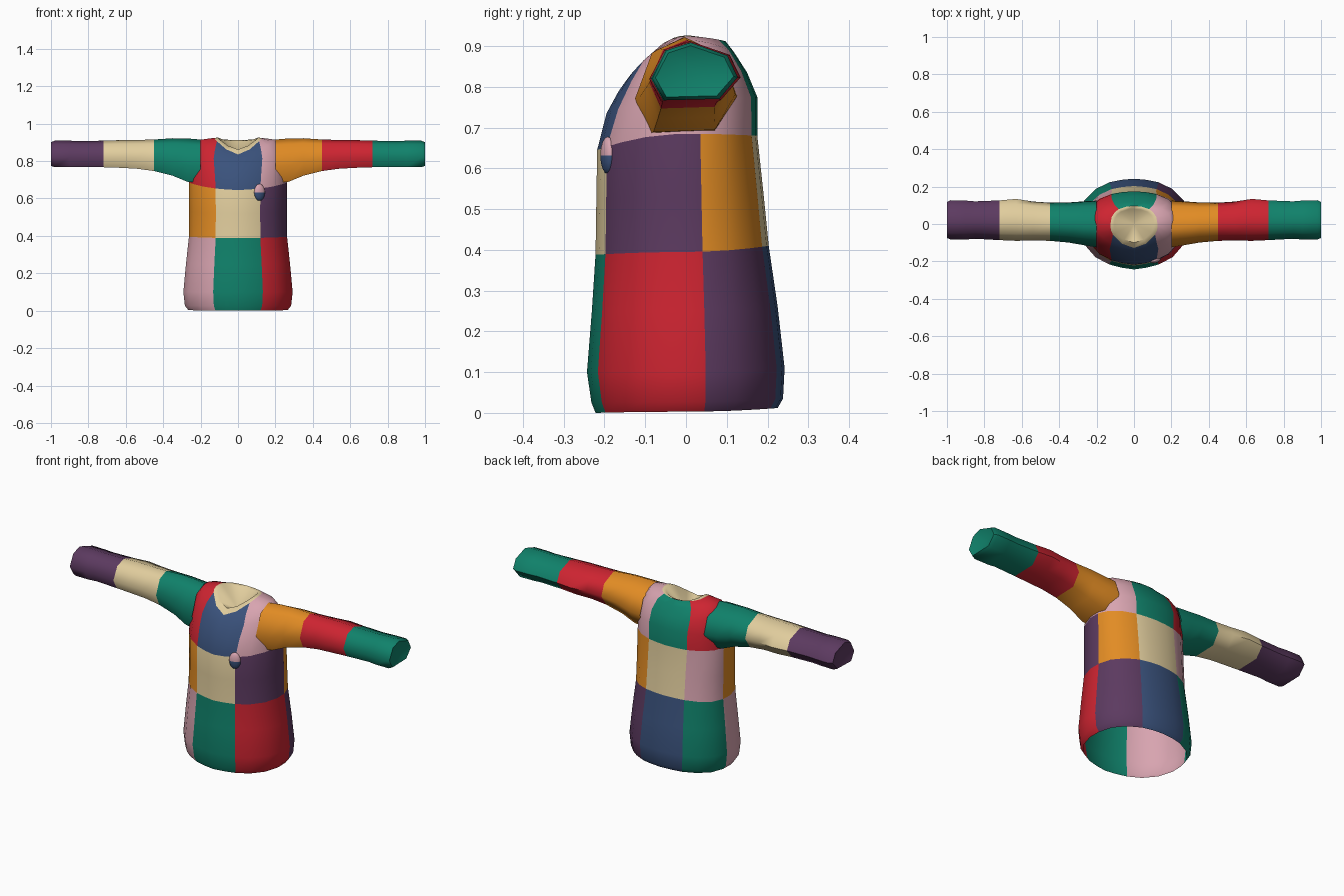
import bpy, bmesh, math
from mathutils import Matrix

if "Cube" in bpy.data.objects:
    bpy.data.objects.remove(bpy.data.objects["Cube"])


def lin(c):
    c /= 255
    return c / 12.92 if c <= 0.04045 else ((c + 0.055) / 1.055) ** 2.4


NAMES = ["teal", "red", "purple", "blue", "pink", "orange", "beige"]
RGB = [(16, 130, 107), (206, 36, 49), (92, 58, 96), (58, 82, 124),
       (216, 164, 176), (226, 140, 36), (226, 206, 158)]
MATS = []
for name, rgb in zip(NAMES, RGB):
    m = bpy.data.materials.new(name)
    m.diffuse_color = (*[lin(c) for c in rgb], 1)
    m.use_nodes = True
    m.node_tree.nodes["Principled BSDF"].inputs["Base Color"].default_value = m.diffuse_color
    MATS.append(m)
TEAL, RED, PURPLE, BLUE, PINK, ORANGE, BEIGE = range(7)


def finish(bm, name, angle=60):
    me = bpy.data.meshes.new(name)
    bm.to_mesh(me)
    bm.free()
    for m in MATS:
        me.materials.append(m)
    ob = bpy.data.objects.new(name, me)
    bpy.context.collection.objects.link(ob)
    bpy.ops.object.select_all(action='DESELECT')
    ob.select_set(True)
    bpy.context.view_layer.objects.active = ob
    bpy.ops.object.shade_smooth_by_angle(angle=math.radians(angle))
    return ob


def loft(bm, rings, colour, flip=False):
    """Skin closed rings; colour(ring, segment) gives the material."""
    vs = [[bm.verts.new(p) for p in r] for r in rings]
    n = len(vs[0])
    for r in range(len(vs) - 1):
        for i in range(n):
            j = (i + 1) % n
            q = [vs[r][i], vs[r][j], vs[r + 1][j], vs[r + 1][i]]
            f = bm.faces.new(q[::-1] if flip else q)
            f.material_index = colour(r, i)
    return vs


def fan(bm, ring, tip, mat, flip=False):
    t = bm.verts.new(tip)
    for i in range(len(ring)):
        q = [ring[i], ring[(i + 1) % len(ring)], t]
        bm.faces.new(q[::-1] if flip else q).material_index = mat


# Half outlines, front to back, for the torso and for the neckline
BODY = [(0, -1), (.23, -.96), (.45, -.89), (.7, -.73), (.9, -.45), (.99, -.1),
        (.985, .2), (.9, .52), (.7, .77), (.45, .92), (.23, .975), (0, 1)]
NECK = [(0, -1), (.5, -.83), (.9, -.45), (.97, -.3), (1, -.15), (1, 0),
        (.99, .15), (.95, .4), (.82, .65), (.65, .82), (.33, .96), (0, 1)]


def torso_ring(hx, yf, yb, zf, zs, zb, k):
    half = []
    for (u0, v0), (u1, v1) in zip(BODY, NECK):
        u, v = u0 + (u1 - u0) * k, v0 + (v1 - v0) * k
        y = -v * yf if v < 0 else v * yb
        z = zs + ((zf if v < 0 else zb) - zs) * v * v
        half.append((u * hx, y, z))
    return half + [(-x, y, z) for x, y, z in half[-2:0:-1]]


# half width, front y, back y, front z, side z, back z, neckline blend
TORSO = [(.268, -.222, .225, 0, .003, .012, 0),
         (.287, -.232, .238, .025, .027, .035, 0),
         (.295, -.243, .242, .1, .1, .11, 0),
         (.281, -.231, .225, .25, .25, .26, 0),
         (.265, -.222, .203, .388, .395, .41, 0),
         (.264, -.22, .19, .52, .53, .54, 0),
         (.265, -.218, .175, .645, .685, .68, 0),
         (.257, -.195, .175, .735, .77, .775, .08),
         (.245, -.165, .15, .79, .86, .835, .18),
         (.2, -.142, .118, .822, .915, .885, .36),
         (.125, -.128, .097, .835, .924, .912, 1),
         (.106, -.1, .08, .862, .926, .906, 1)]
# Patch colours: front centre, front right, back right, back centre, back left, front left
PATCHES = [[TEAL, RED, PURPLE, BLUE, TEAL, PINK],
           [BEIGE, PURPLE, ORANGE, BEIGE, PINK, ORANGE],
           [BLUE, PINK, PINK, TEAL, RED, RED]]


def patch(r, i):
    if r >= 10:
        return BEIGE
    right = i < 11
    s = i if right else 21 - i
    col = 0 if s < 2 else 1 if s < 6 else 2 if s < 9 else 3
    if not right:
        col = (0, 5, 4, 3)[col]
    return PATCHES[0 if r < 4 else 1 if r < 6 else 2][col]


# Torso with collar band and dished neck lining
bm = bmesh.new()
rings = loft(bm, [torso_ring(*t) for t in TORSO], patch)
fan(bm, rings[-1], (0, 0, .82), BEIGE)
finish(bm, "torso")

# Sleeves: seven-sided tubes with dished cuffs
HEPT = [(-.67, .72), (-.1, 1), (.76, .55), (1, -.2), (.57, -.95), (-.72, -1), (-1, -.25)]
SLEEVE = [(.2, 0, .125, .8, .115), (.27, .004, .117, .805, .116),
          (.35, .008, .107, .822, .1), (.45, .012, .102, .831, .084),
          (.54, .016, .104, .836, .077), (.63, .022, .112, .838, .074),
          (.72, .02, .106, .838, .071), (.85, .021, .1, .838, .069),
          (.9, .021, .104, .838, .071), (.98, .022, .105, .838, .071),
          (1.0, .021, .096, .838, .063)]
for side, name, cols in ((1, "right_sleeve", (ORANGE, RED, TEAL)),
                         (-1, "left_sleeve", (TEAL, BEIGE, PURPLE))):
    bm = bmesh.new()
    pts = [[(side * x, yc + ry * a, zc + rz * b) for a, b in HEPT]
           for x, yc, ry, zc, rz in SLEEVE]
    rings = loft(bm, pts, lambda r, i: cols[0 if r < 3 else 1 if r < 6 else 2], side < 0)
    fan(bm, rings[-1], (side * .975, .021, .838), cols[2], side < 0)
    bmesh.ops.recalc_face_normals(bm, faces=bm.faces)
    # keep the tube facing outward
    f = max(bm.faces, key=lambda f: f.calc_center_median().z)
    if f.normal.z < 0:
        bmesh.ops.reverse_faces(bm, faces=bm.faces)
    finish(bm, name)

# Two-tone chest button
bm = bmesh.new()
bmesh.ops.create_uvsphere(bm, u_segments=12, v_segments=8, radius=1)
for f in bm.faces:
    f.material_index = PINK if f.calc_center_median().z > 0 else BLUE
bm.transform(Matrix.Translation((.115, -.192, .632)) @ Matrix.Rotation(math.radians(20), 4, 'Z')
             @ Matrix.Diagonal((.031, .016, .046, 1)))
finish(bm, "chest_button")
